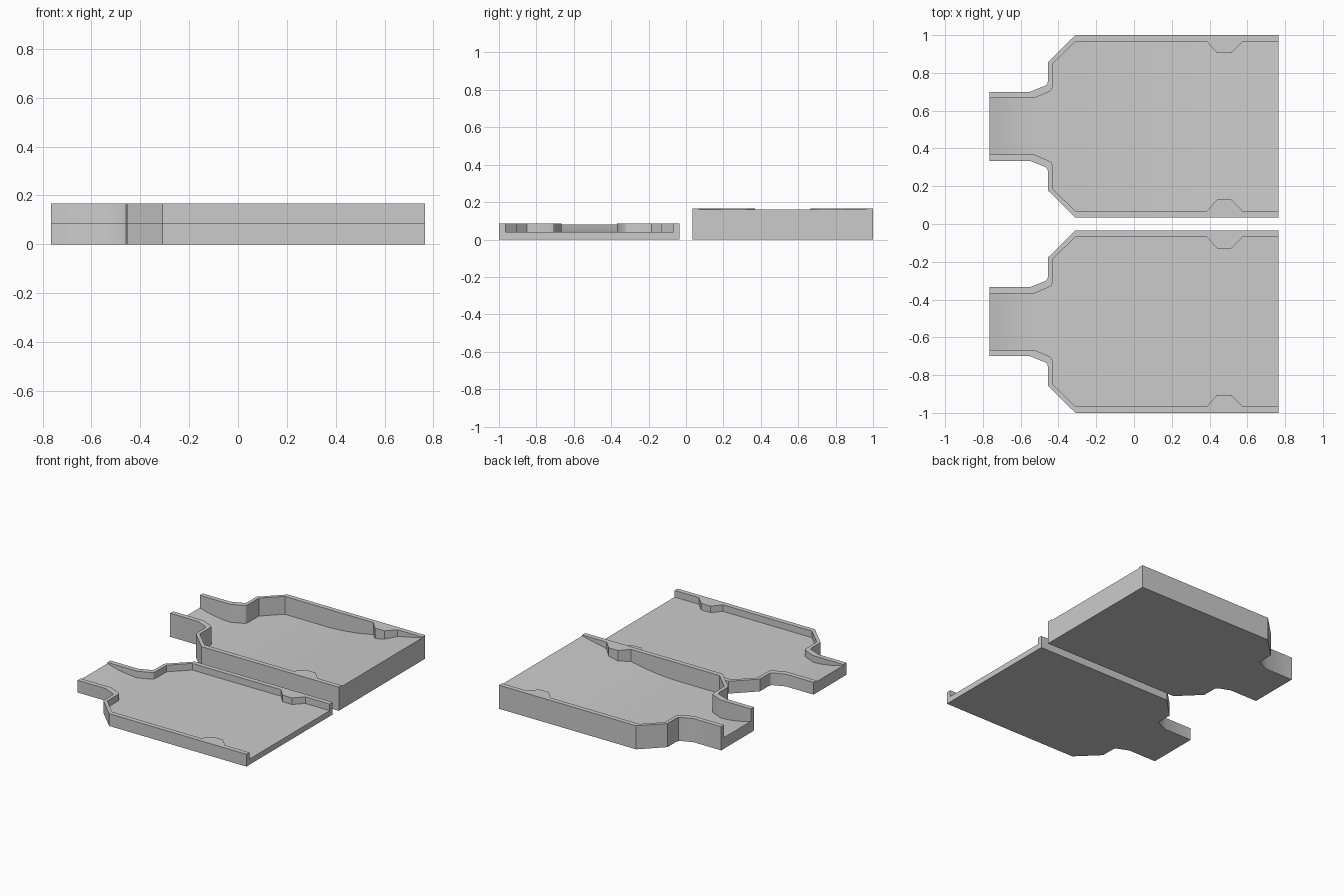
import bpy, bmesh

cube = bpy.data.objects.get("Cube")
if cube:
    bpy.data.objects.remove(cube, do_unlink=True)

grey = bpy.data.materials.new("plain grey")
grey.use_nodes = True
grey.diffuse_color = (0.6, 0.6, 0.6, 1)
bsdf = next(n for n in grey.node_tree.nodes if n.type == 'BSDF_PRINCIPLED')
bsdf.inputs["Base Color"].default_value = (0.6, 0.6, 0.6, 1)
bsdf.inputs["Roughness"].default_value = 0.7

END = 0.766
# Half outlines (x, distance from the tray's centre line), wide end to neck
OUTER = [(END, .483), (-.31, .483), (-.455, .34), (-.455, .24), (-.459, .225),
         (-.47, .215), (-.55, .183), (-END, .183)]
INNER = [(END, .449), (.575, .449), (.515, .387), (.44, .387), (.385, .449),
         (-.31, .449), (-.43, .332), (-.431, .21), (-.435, .195), (-.447, .184),
         (-.53, .149), (-END, .149)]
# Floor height along x: both rise towards the neck, one also to the wide end
NECK = [(-END, .079), (-.71, .063), (-.65, .051), (-.59, .043), (-.53, .04)]
FLAT = NECK + [(END, .04)]
RAMP = NECK + [(.05, .04), (.15, .046), (.25, .057), (.39, .082),
               (.57, .119), (END, .16)]


def sample(points, x):
    """Linear interpolation along a list of (x, value) points."""
    pts = sorted(points)
    for (x0, v0), (x1, v1) in zip(pts, pts[1:]):
        if x0 <= x <= x1:
            return v0 + (v1 - v0) * (x - x0) / (x1 - x0)
    return pts[-1][1]


def finish(bm, name, y):
    bmesh.ops.remove_doubles(bm, verts=bm.verts, dist=1e-5)
    bmesh.ops.recalc_face_normals(bm, faces=bm.faces)
    mesh = bpy.data.meshes.new(name)
    bm.to_mesh(mesh)
    bm.free()
    mesh.materials.append(grey)
    ob = bpy.data.objects.new(name, mesh)
    ob.location.y = y
    bpy.context.collection.objects.link(ob)
    bpy.ops.object.select_all(action='DESELECT')
    ob.select_set(True)
    bpy.context.view_layer.objects.active = ob
    bpy.ops.object.shade_smooth_by_angle(angle=0.5)
    return ob


def build_walls(name, y, height):
    bm = bmesh.new()
    loop = OUTER + INNER[::-1]
    face = bm.faces.new([bm.verts.new((x, w, 0)) for x, w in loop])
    top = bmesh.ops.extrude_face_region(bm, geom=[face], use_keep_orig=True)
    verts = [v for v in top["geom"] if isinstance(v, bmesh.types.BMVert)]
    bmesh.ops.translate(bm, verts=verts, vec=(0, 0, height))
    ob = finish(bm, name, y)
    mirror = ob.modifiers.new("both_sides", 'MIRROR')
    mirror.use_axis = (False, True, False)
    mirror.use_mirror_merge = False


def build_floor(name, y, profile):
    bm = bmesh.new()
    stations = sorted({x for x, _ in INNER + profile})
    rows = []
    for x in stations:
        w, z = sample(INNER, x), sample(profile, x)
        rows.append([bm.verts.new(p) for p in
                     ((x, -w, 0), (x, w, 0), (x, w, z), (x, -w, z))])
    for a, b in zip(rows, rows[1:]):
        for i in range(4):
            j = (i + 1) % 4
            bm.faces.new((a[i], a[j], b[j], b[i]))
    bm.faces.new(rows[0])
    bm.faces.new(rows[-1])
    finish(bm, name, y)


# Shallow front tray and deep rear tray
for label, y, height, profile in (("shallow_tray", -.517, .087, FLAT),
                                  ("deep_tray", .517, .167, RAMP)):
    build_walls(label + "_walls", y, height)
    build_floor(label + "_floor", y, profile)
